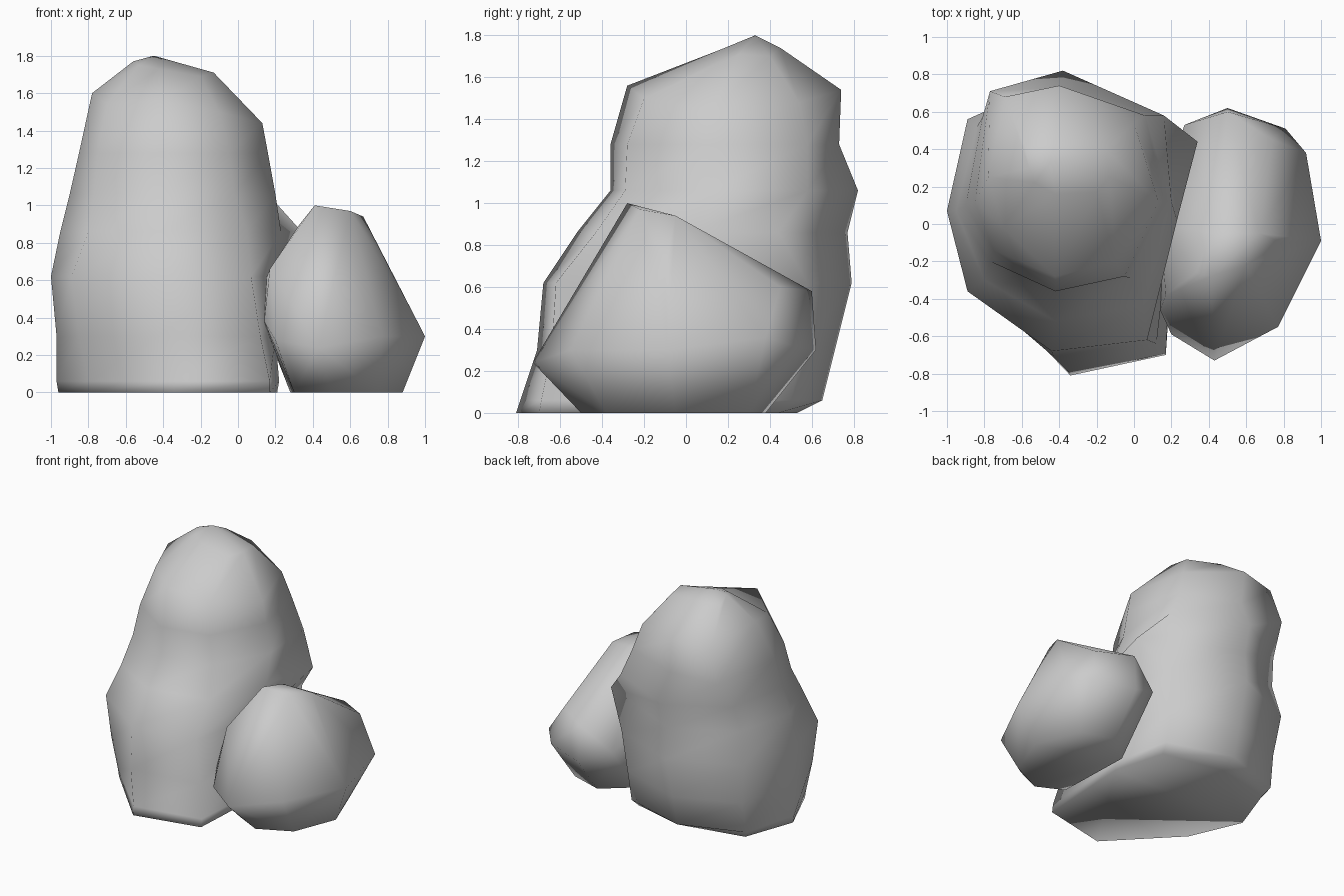
import bpy, bmesh


def finish(bm, name):
    """Turn a bmesh into a smooth-shaded object."""
    bmesh.ops.recalc_face_normals(bm, faces=bm.faces)
    for f in bm.faces:
        f.smooth = True
    mesh = bpy.data.meshes.new(name)
    bm.to_mesh(mesh)
    bm.free()
    obj = bpy.data.objects.new(name, mesh)
    bpy.context.collection.objects.link(obj)
    return obj


def loft(name, rings, peak):
    """Skin eight-sided rings, close the base and fan the top to a peak."""
    bm = bmesh.new()
    loops = [[bm.verts.new(p) for p in ring] for ring in rings]
    n = len(loops[0])
    for a, b in zip(loops, loops[1:]):
        for i in range(n):
            j = (i + 1) % n
            bm.faces.new((a[i], a[j], b[j], b[i]))
    bm.faces.new(loops[0][::-1])
    tip = bm.verts.new(peak)
    for i in range(n):
        bm.faces.new((loops[-1][i], loops[-1][(i + 1) % n], tip))
    return finish(bm, name)


def hull(name, points):
    """Convex boulder around a few corner points."""
    bm = bmesh.new()
    for p in points:
        bm.verts.new(p)
    bmesh.ops.convex_hull(bm, input=bm.verts[:])
    loose = [v for v in bm.verts if not v.link_faces]
    bmesh.ops.delete(bm, geom=loose, context='VERTS')
    return finish(bm, name)


# Tall rock: level cross-sections, corners run from +x counter-clockwise
sections = {
    0.0: [(.21, .05), (.10, .44), (-.38, .53), (-.82, .44), (-.96, .05), (-.79, -.34), (-.34, -.81), (.17, -.70)],
    0.06: [(.22, .05), (.12, .50), (-.38, .65), (-.86, .48), (-.97, .05), (-.80, -.34), (-.35, -.79), (.17, -.69)],
    0.3: [(.20, .05), (.12, .55), (-.38, .71), (-.85, .52), (-.97, .05), (-.85, -.35), (-.43, -.71), (.12, -.64)],
    0.62: [(.20, .05), (.15, .58), (-.38, .79), (-.89, .56), (-1.0, .07), (-.89, -.36), (-.44, -.68), (.07, -.62)],
    0.86: [(.23, .02), (.34, .44), (-.38, .77), (-.84, .52), (-.95, .07), (-.80, -.30), (-.42, -.52), (.05, -.43)],
    1.06: [(.20, .12), (.16, .58), (-.38, .82), (-.81, .57), (-.90, .10), (-.77, -.20), (-.42, -.36), (-.02, -.29)],
    1.28: [(.16, .12), (.06, .58), (-.38, .73), (-.77, .71), (-.85, .12), (-.75, -.14), (-.42, -.36), (-.05, -.28)],
}
rings = [[(x, y, z) for x, y in pts] for z, pts in sections.items()]

# Tall rock: sloping shoulder and crown
rings.append([(.13, .12, 1.44), (.0, .54, 1.48), (-.40, .74, 1.54), (-.69, .68, 1.52),
              (-.78, .25, 1.60), (-.70, -.02, 1.54), (-.42, -.28, 1.56), (-.10, -.20, 1.50)])
rings.append([(-.13, .25, 1.71), (-.15, .40, 1.70), (-.42, .45, 1.74), (-.58, .41, 1.73),
              (-.56, .30, 1.77), (-.53, .22, 1.75), (-.42, .16, 1.73), (-.20, .17, 1.69)])
loft("tall_rock", rings, (-.45, .33, 1.80))

# Small rock leaning against it
hull("small_rock", [
    (.30, -.40, 0), (.50, -.50, 0), (.75, -.38, 0), (.88, -.05, 0), (.75, .30, 0), (.50, .38, 0), (.28, .20, 0),
    (.43, -.73, .24), (.77, -.55, .30), (1.0, -.09, .30), (.92, .38, .36), (.81, .51, .32),
    (.50, .62, .30), (.50, .60, .58), (.27, .53, .40), (.14, -.46, .38), (.20, -.59, .28), (.13, .10, .38),
    (.14, .0, .58), (.17, -.38, .66), (.79, -.10, .70), (.74, .45, .60),
    (.33, -.26, .90), (.41, -.28, 1.0), (.60, -.22, .97), (.67, -.05, .94), (.42, -.05, .94)])
